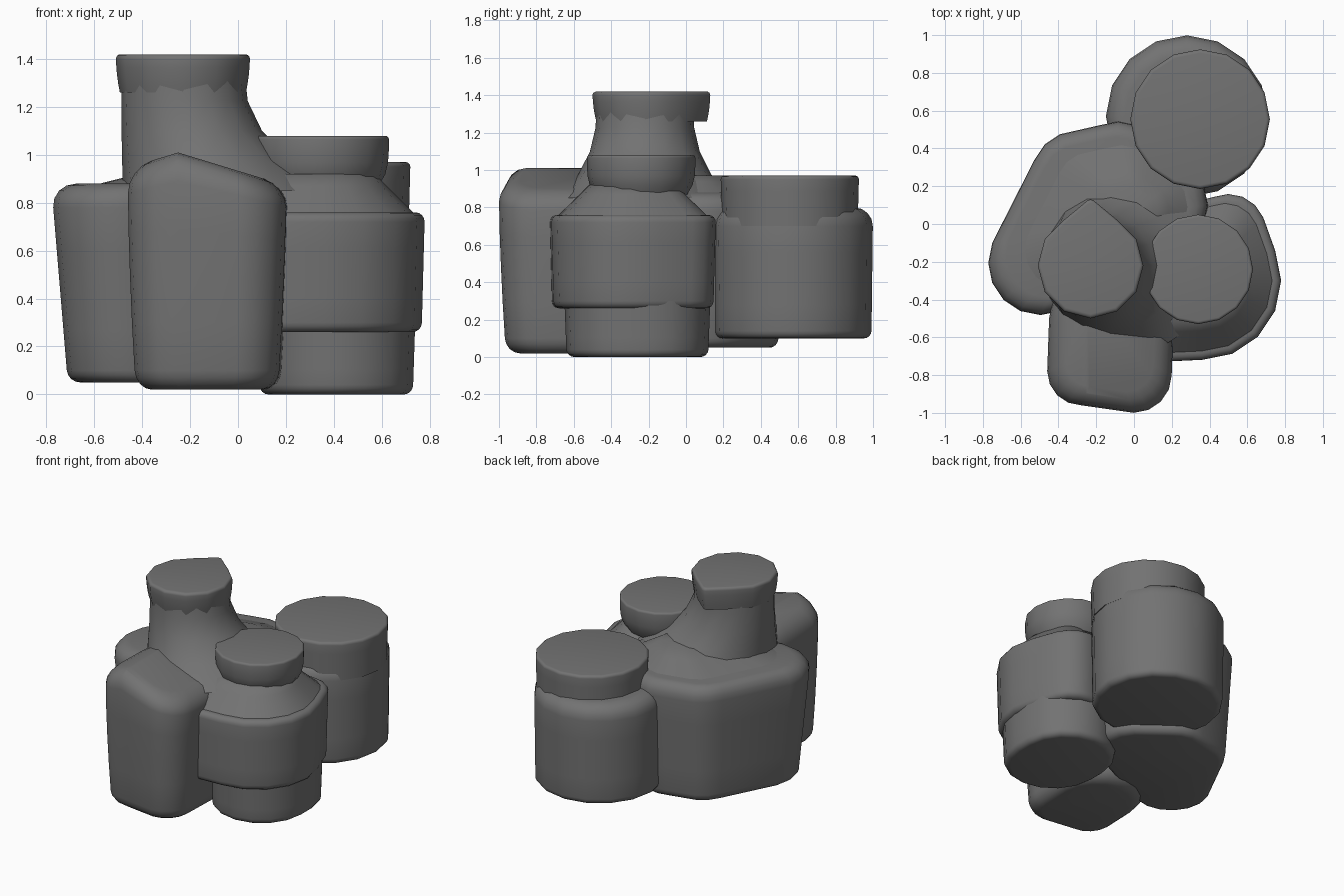
import bpy
import bmesh
import math
from mathutils import Vector
from mathutils.geometry import convex_hull_2d

cube = bpy.data.objects.get("Cube")
if cube:
    bpy.data.objects.remove(cube, do_unlink=True)

colour = (0.17, 0.17, 0.17, 1)
grey = bpy.data.materials.new("dark_grey")
grey.use_nodes = True
grey.diffuse_color = colour
grey.node_tree.nodes["Principled BSDF"].inputs["Base Color"].default_value = colour


def outline(*circles, sides=16):
    """Plan shape wrapped tightly around one or more circles (x, y, radius)."""
    points = []
    for x, y, radius in circles:
        for side in range(sides):
            angle = math.tau * side / sides
            points.append(Vector((x + radius * math.cos(angle), y + radius * math.sin(angle))))
    return [points[index] for index in convex_hull_2d(points)]


def profile(bottom, top, base_round, top_round, steps=4):
    """Heights and insets of a wall with quarter-round edges at both ends."""
    turns = [math.pi / 2 * step / steps for step in range(steps + 1)]
    foot = [(bottom + base_round * (1 - math.cos(a)), base_round * (1 - math.sin(a)))
            for a in turns]
    rim = [(top - top_round * (1 - math.cos(a)), top_round * (1 - math.sin(a)))
           for a in reversed(turns)]
    start, end = foot[-1][0], rim[0][0]
    wall = [(start + (end - start) * step / steps, 0) for step in range(1, steps)]
    return foot + wall + rim


def fold(bm, crease, slope):
    """Cut along x = crease and let the upper half fall away on both sides."""
    bmesh.ops.bisect_plane(bm, geom=bm.verts[:] + bm.edges[:] + bm.faces[:],
                           plane_co=(crease, 0, 0), plane_no=(1, 0, 0))
    for vert in bm.verts:
        vert.co.z -= slope * abs(vert.co.x - crease) * max(0, vert.co.z - 0.5) * 2


def solid(name, plan, bottom, top, base_scale=1, top_scale=1, base_round=0, top_round=0,
          flare=1, lean=0, crease=None):
    """Raise a plan into a rounded solid that eases from base scale to top scale."""
    middle = sum(plan, Vector((0, 0))) / len(plan)
    size = sum((point - middle).length for point in plan) / len(plan)
    bm = bmesh.new()
    rings = []
    for height, inset in profile(bottom, top, base_round, top_round):
        ease = (1 - (height - bottom) / (top - bottom)) ** flare
        scale = top_scale + (base_scale - top_scale) * ease - inset / size
        ring = []
        for point in plan:
            spot = middle + (point - middle) * scale
            ring.append(bm.verts.new((spot.x + lean * (1 - ease), spot.y, height)))
        rings.append(ring)
    count = len(plan)
    for lower, upper in zip(rings, rings[1:]):
        for i in range(count):
            j = (i + 1) % count
            bm.faces.new((lower[i], lower[j], upper[j], upper[i]))
    bm.faces.new(rings[0])
    bm.faces.new(rings[-1])
    bmesh.ops.remove_doubles(bm, verts=bm.verts, dist=0.001)
    if crease is not None:
        fold(bm, crease, slope=0.3)
    bmesh.ops.recalc_face_normals(bm, faces=bm.faces)

    mesh = bpy.data.meshes.new(name)
    bm.to_mesh(mesh)
    bm.free()
    mesh.materials.append(grey)
    part = bpy.data.objects.new(name, mesh)
    bpy.context.collection.objects.link(part)
    bpy.ops.object.select_all(action='DESELECT')
    part.select_set(True)
    bpy.context.view_layer.objects.active = part
    bpy.ops.object.shade_smooth_by_angle(angle=math.radians(50))


# Wide jar at the back with an off-centre lid
solid("back_jar_body", outline((0.28, 0.57, 0.43)), bottom=0.1, top=0.8,
      base_scale=0.98, base_round=0.04, top_round=0.1)
solid("back_jar_lid", outline((0.35, 0.555, 0.37)), bottom=0.7, top=0.97,
      base_scale=0.98, top_round=0.02)

# Round jar at the front left: stepped foot, sloping shoulder and flared lid
jar_plan = outline((0.36, -0.3, 0.42), (0.5, -0.04, 0.2), (0.15, -0.5, 0.23))
solid("front_jar_foot", outline((0.41, -0.32, 0.33), (0.41, -0.2, 0.33)), bottom=0,
      top=0.3, base_scale=0.97, base_round=0.04)
solid("front_jar_body", jar_plan, bottom=0.26, top=0.76,
      base_scale=0.97, base_round=0.04, top_round=0.04)
solid("front_jar_shoulder", jar_plan, bottom=0.72, top=0.92,
      base_scale=0.98, top_scale=0.52)
solid("front_jar_lid", outline((0.34, -0.24, 0.29)), bottom=0.87, top=1.08,
      base_scale=0.85, flare=4, top_round=0.015)

# Tall bottle: broad body, sloping shoulder, flared neck and a cap with a spout
bottle_plan = outline((-0.5, -0.21, 0.28), (-0.3, 0.25, 0.25), (-0.08, 0.3, 0.25),
                      (0.1, 0.1, 0.3))
solid("bottle_body", bottle_plan, bottom=0.05, top=0.88,
      base_scale=0.88, base_round=0.05, top_round=0.1)
solid("bottle_shoulder", bottle_plan, bottom=0.84, top=0.97,
      base_scale=0.92, top_scale=0.3, lean=0.15)
solid("bottle_neck", outline((-0.02, -0.22, 0.46)), bottom=0.85, top=1.35,
      top_scale=0.56, flare=2.5, lean=-0.21)
solid("bottle_cap", outline((-0.23, -0.22, 0.28), (-0.23, 0.1, 0.03), sides=12),
      bottom=1.26, top=1.42, base_scale=0.94, flare=2, top_round=0.02)

# Tall front block with a ridged top
solid("front_block", outline((-0.28, -0.78, 0.18), (0, -0.8, 0.2), (-0.12, -0.5, 0.33)),
      bottom=0.02, top=1.01, base_scale=0.9, base_round=0.08, top_round=0.12,
      flare=2, crease=-0.25)
